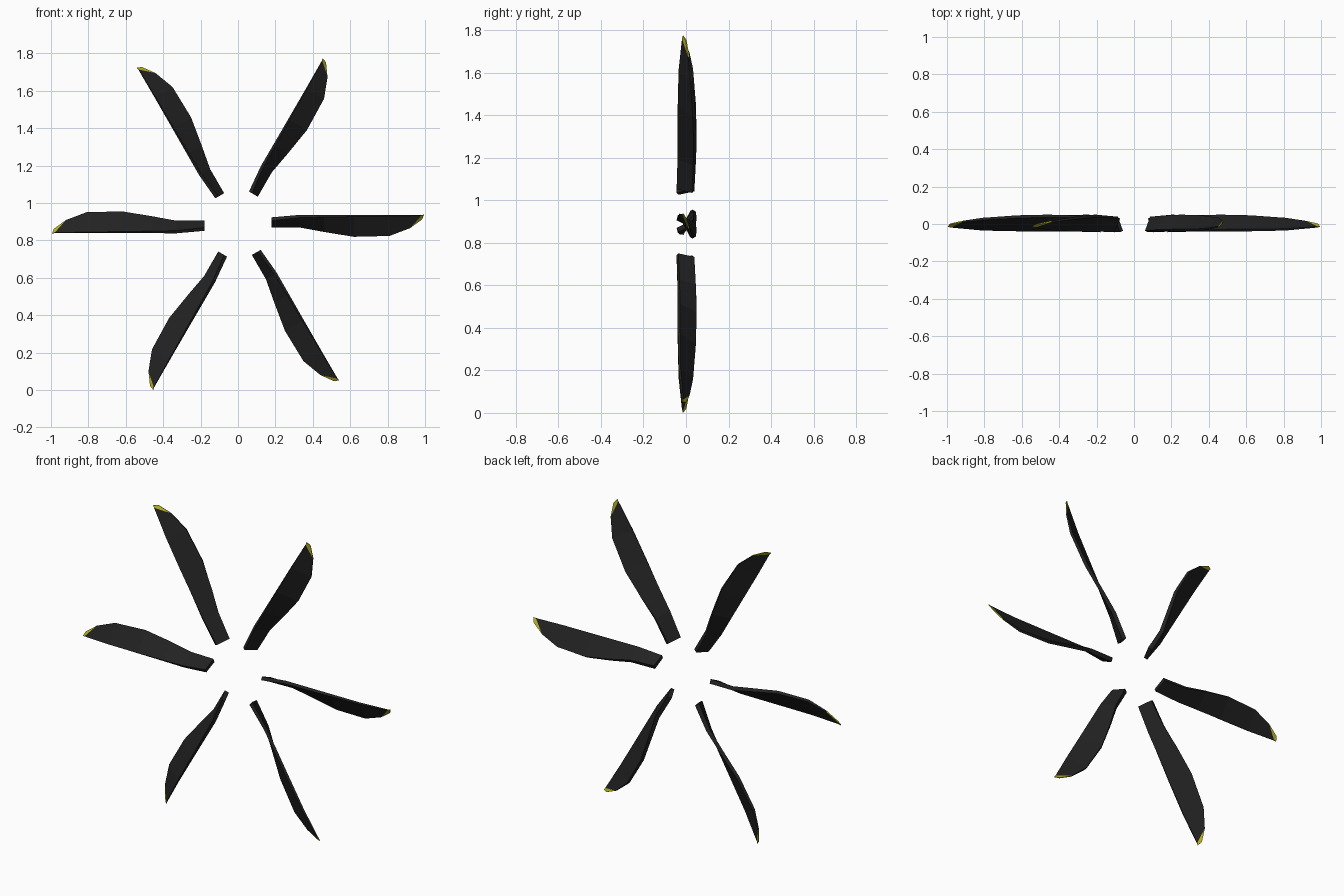
import bpy, bmesh, math
from mathutils import Vector, Matrix

if "Cube" in bpy.data.objects:
    bpy.data.objects.remove(bpy.data.objects["Cube"])

HUB = Vector((0, 0, 0.8875))


def material(name, rgb):
    m = bpy.data.materials.new(name)
    m.diffuse_color = (*rgb, 1)
    m.use_nodes = True
    m.node_tree.nodes["Principled BSDF"].inputs["Base Color"].default_value = m.diffuse_color
    return m


black = material("blade_black", (0.016, 0.016, 0.016))
yellow = material("tip_yellow", (0.45, 0.42, 0.015))

# Stations along a blade: leading edge (x, y, z), trailing edge (x, y, z), thickness
STATIONS = [
    ((0.18, 0.034, -0.007), (0.18, -0.040, 0.027), 0.025),
    ((0.33, 0.040, -0.009), (0.33, -0.035, 0.042), 0.022),
    ((0.46, 0.043, -0.035), (0.46, -0.034, 0.043), 0.020),
    ((0.62, 0.039, -0.063), (0.62, -0.033, 0.044), 0.018),
    ((0.81, 0.027, -0.060), (0.81, -0.030, 0.045), 0.014),
    ((0.92, 0.013, -0.020), (0.98, -0.016, 0.047), 0.008),
    ((0.984, 0.000, 0.026), (0.994, -0.014, 0.050), 0.005),
]


def make_blade(name, angle):
    bm = bmesh.new()
    rings = []
    for lead, trail, t in STATIONS:
        a, b = Vector(lead), Vector(trail)
        d = b - a
        n = Vector((0, -d.z, d.y)).normalized() * t / 2
        rings.append([bm.verts.new(p) for p in (a - n, a + n, b + n * 0.8, b - n * 0.8)])
    # Twisted blade skin, with the last band as the painted tip
    for i, (r0, r1) in enumerate(zip(rings, rings[1:])):
        for k in range(4):
            j = (k + 1) % 4
            f = bm.faces.new((r0[k], r0[j], r1[j], r1[k]))
            f.material_index = int(i == len(rings) - 2)
    bm.faces.new(rings[0])
    bm.faces.new(rings[-1]).material_index = 1
    bmesh.ops.recalc_face_normals(bm, faces=bm.faces)
    # Turn around the hub axis
    bm.transform(Matrix.Translation(HUB) @ Matrix.Rotation(-angle, 4, 'Y'))
    me = bpy.data.meshes.new(name)
    bm.to_mesh(me)
    bm.free()
    me.materials.append(black)
    me.materials.append(yellow)
    bpy.context.collection.objects.link(bpy.data.objects.new(name, me))


# Six blades around the hub
for i in range(6):
    make_blade(f"propeller_blade_{i + 1}", math.radians(60 * i))
